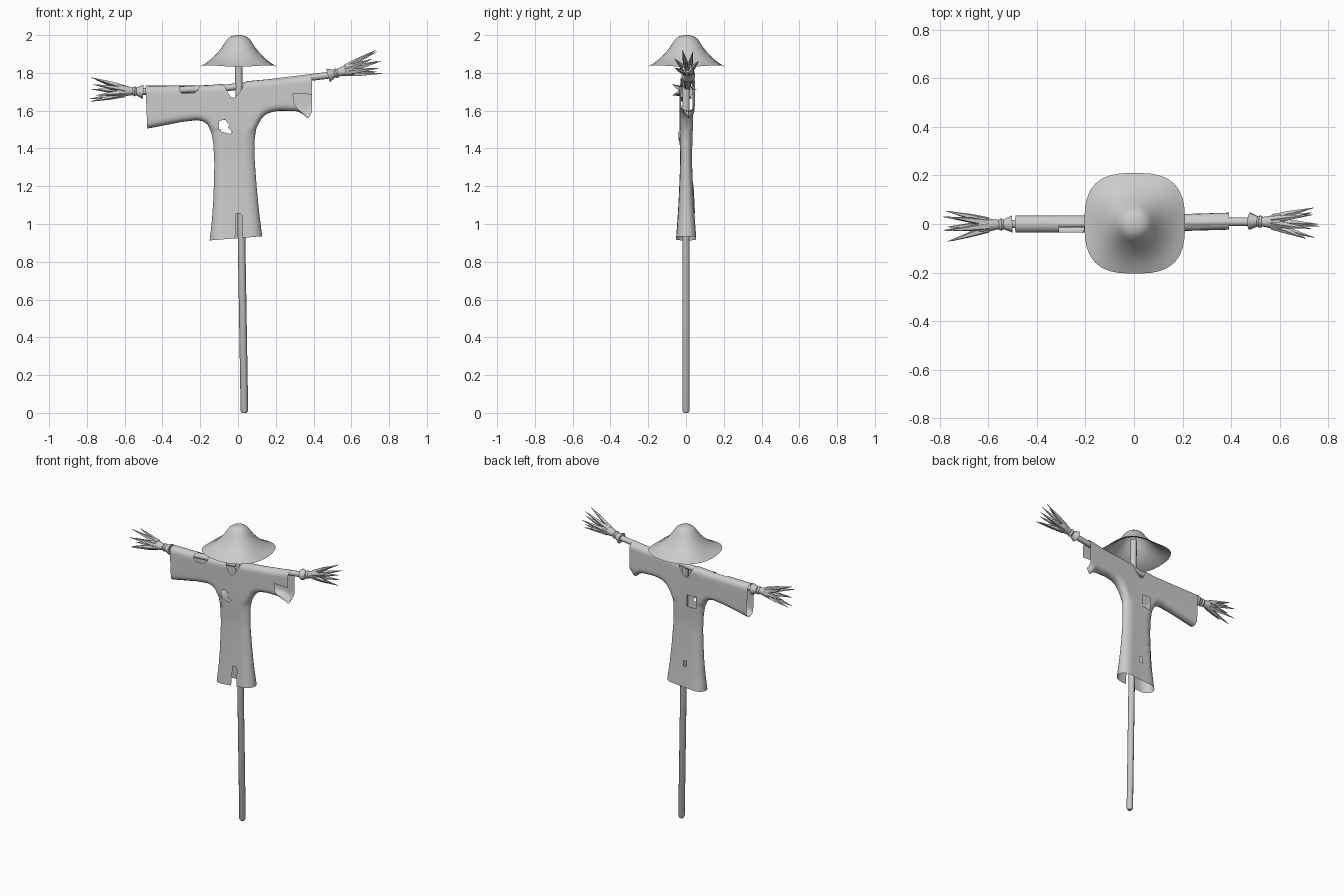
import bpy, bmesh, math
from mathutils import Vector

if "Cube" in bpy.data.objects:
    bpy.data.objects.remove(bpy.data.objects["Cube"])

grey = bpy.data.materials.new("weathered grey")
grey.diffuse_color = (0.6, 0.6, 0.6, 1)
grey.use_nodes = True
grey.node_tree.nodes["Principled BSDF"].inputs["Base Color"].default_value = grey.diffuse_color


def finish(name, bm, angle=50):
    bmesh.ops.recalc_face_normals(bm, faces=bm.faces[:])
    me = bpy.data.meshes.new(name)
    bm.to_mesh(me)
    bm.free()
    ob = bpy.data.objects.new(name, me)
    bpy.context.collection.objects.link(ob)
    me.materials.append(grey)
    bpy.ops.object.select_all(action='DESELECT')
    ob.select_set(True)
    bpy.context.view_layer.objects.active = ob
    bpy.ops.object.shade_smooth_by_angle(angle=math.radians(angle))
    return ob


def tube(bm, rings, sides):
    """Rings of (centre, radius) joined into a closed tube."""
    axis = (rings[-1][0] - rings[0][0]).normalized()
    a = axis.cross(Vector((0, 1, 0))).normalized()
    b = axis.cross(a)
    loops = []
    for c, r in rings:
        loops.append([bm.verts.new(c + r * (a * math.cos(t) + b * math.sin(t)))
                      for t in (2 * math.pi * k / sides for k in range(sides))])
    for p, q in zip(loops, loops[1:]):
        for k in range(sides):
            bm.faces.new((p[k], p[(k + 1) % sides], q[(k + 1) % sides], q[k]))
    bm.faces.new(loops[0])
    bm.faces.new(loops[-1])


# Pole and crossbar
bm = bmesh.new()
foot, top = Vector((0.034, 0, 0)), Vector((0.002, 0, 1.94))
tube(bm, [(foot, 0.013), (foot.lerp(top, 0.006), 0.02), (top, 0.02)], 10)
finish("pole", bm)
bm = bmesh.new()
tube(bm, [(Vector(p), 0.018) for p in
          ((-0.53, 0, 1.70), (-0.05, 0.004, 1.722), (0.50, 0.01, 1.79))], 10)
finish("crossbar", bm)

# Hat: bell profile that spreads into a rounded-square brim
bm = bmesh.new()
profile = [(0.02, 1.999), (0.04, 1.993), (0.058, 1.98), (0.074, 1.957), (0.092, 1.93),
           (0.115, 1.902), (0.145, 1.873), (0.175, 1.85), (0.207, 1.832)]
N = 40
loops = []
for r, z in profile:
    k = (r / 0.207) ** 2
    loop = []
    for i in range(N):
        c, s = math.cos(2 * math.pi * i / N), math.sin(2 * math.pi * i / N)
        square = (abs(c) ** 2.9 + abs(s) ** 2.9) ** (-1 / 2.9)
        f = r * (1 + k * (square - 1))
        loop.append(bm.verts.new((f * c + 0.003, f * s + 0.003,
                                  z + 0.008 * k * k * (2 * c * s) ** 2)))
    loops.append(loop)
tip = bm.verts.new((0.003, 0.003, 2.0))
for i in range(N):
    j = (i + 1) % N
    bm.faces.new((tip, loops[0][i], loops[0][j]))
    for p, q in zip(loops, loops[1:]):
        bm.faces.new((p[i], q[i], q[j], p[j]))
finish("hat", bm)


# Straw hands: flared cuff, tied wrist, palm and pointed straws
def hand(name, start, end, phase):
    bm = bmesh.new()
    start, end = Vector(start), Vector(end)
    axis = (end - start).normalized()
    a = axis.cross(Vector((0, 1, 0))).normalized()
    b = axis.cross(a)
    tube(bm, [(start + axis * s, r) for s, r in
              ((0, 0.037), (0.015, 0.03), (0.035, 0.021), (0.045, 0.027), (0.055, 0.02),
               (0.085, 0.026), (0.115, 0.034), (0.135, 0.036), (0.15, 0.026))], 10)
    for k in range(7):
        t = phase + 2 * math.pi * k / 7
        out = a * math.cos(t) + b * math.sin(t)
        reach = (0.28, 0.25, 0.27)[k % 3]
        tube(bm, [(start + axis * 0.10 + out * 0.018, 0.016),
                  (start + axis * 0.17 + out * 0.038, 0.012),
                  (start + axis * reach + out * 0.066, 0.001)], 5)
    tube(bm, [(start + axis * 0.12, 0.02), (end, 0.001)], 5)
    finish(name, bm, 40)


hand("right_hand", (0.477, 0.012, 1.787), (0.757, 0, 1.862), 0.3)
hand("left_hand", (-0.503, 0, 1.70), (-0.768, -0.012, 1.712), 0.2)

# Shirt outline in x, z
body_l = [(-0.15, 0.913), (-0.138, 1.02), (-0.13, 1.13), (-0.125, 1.315), (-0.13, 1.42),
          (-0.14, 1.48), (-0.16, 1.525)]
body_r = [(0.128, 0.935), (0.112, 1.06), (0.10, 1.18), (0.088, 1.34), (0.088, 1.45),
          (0.098, 1.51), (0.122, 1.553)]
sleeve_l = [(-0.16, 1.525), (-0.18, 1.542), (-0.215, 1.55), (-0.30, 1.54), (-0.48, 1.505)]
sleeve_r = [(0.122, 1.553), (0.14, 1.575), (0.17, 1.591), (0.22, 1.60), (0.315, 1.597),
            (0.345, 1.58), (0.372, 1.555), (0.392, 1.595)]
top_l = [(-0.16, 1.735), (-0.25, 1.733), (-0.49, 1.732)]
top_r = [(0.122, 1.763), (0.25, 1.772), (0.392, 1.792)]
neck = [(-0.16, 1.735), (-0.075, 1.742), (-0.05, 1.69), (-0.03, 1.66), (0.005, 1.69),
        (0.04, 1.755), (0.122, 1.763)]
seams = [(p, q) for line in (body_l, body_r, sleeve_l, sleeve_r, top_l, top_r,
                             neck[:2], neck[-2:]) for p, q in zip(line, line[1:])]


def along(line, t):
    """Point at fraction t of a polyline's length."""
    pts = [Vector(p) for p in line]
    left = t * sum((q - p).length for p, q in zip(pts, pts[1:]))
    for p, q in zip(pts, pts[1:]):
        step = (q - p).length
        if left <= step + 1e-9:
            return p.lerp(q, min(left / step, 1))
        left -= step
    return pts[-1]


def thickness(p):
    """Half depth of the cloth, rounded down to zero at the seams."""
    near = 1.0
    for a, b in seams:
        a, b = Vector(a), Vector(b)
        t = max(0, min(1, (p - a).dot(b - a) / (b - a).length_squared))
        near = min(near, (p - a.lerp(b, t)).length)
    x, z = p
    full = 0.035 + 0.018 * max(0, (1.25 - z) / 0.33) ** 1.5 - 0.004 * math.exp(-((z - 1.35) / 0.1) ** 2)
    radius = 0.03 if z > 1.5 else 0.06
    return full * math.sqrt(max(0, 1 - (1 - min(near / radius, 1)) ** 2))


def centre_y(x):
    return 0.03 * max(0, x)


def ruled(bm, line_a, line_b, n_along, n_across, side, lift=0.0, ease_along=False, ease=True):
    def eased(k, n, on):
        return (1 - math.cos(math.pi * k / n)) / 2 if on else k / n
    grid = []
    for i in range(n_along + 1):
        t = eased(i, n_along, ease_along)
        a, b = along(line_a, t), along(line_b, t)
        row = []
        for j in range(n_across + 1):
            p = a.lerp(b, eased(j, n_across, ease))
            row.append(bm.verts.new((p.x, centre_y(p.x) + side * (thickness(p) + lift), p.y)))
        grid.append(row)
    for r, q in zip(grid, grid[1:]):
        for j in range(n_across):
            bm.faces.new((r[j], r[j + 1], q[j + 1], q[j]))


def tear(bm, poly, side):
    """Cut a convex hole through one side of the cloth."""
    xs, zs = [p[0] for p in poly], [p[1] for p in poly]

    def touched(m):
        out = []
        for f in bm.faces:
            c = f.calc_center_median()
            if (c.y - centre_y(c.x)) * side > 0 and min(xs) - m < c.x < max(xs) + m \
                    and min(zs) - m < c.z < max(zs) + m:
                out.append(f)
        return out
    planes = []
    for (x0, z0), (x1, z1) in zip(poly, poly[1:] + poly[:1]):
        planes.append((Vector((x0, 0, z0)), Vector((z1 - z0, 0, x0 - x1)).normalized()))
    for co, no in planes:
        fs = touched(0.02)
        geom = fs + list({e for f in fs for e in f.edges}) + list({v for f in fs for v in f.verts})
        bmesh.ops.bisect_plane(bm, geom=geom, plane_co=co, plane_no=no, dist=1e-5)
    gone = [f for f in touched(0.02)
            if all((f.calc_center_median() - co).dot(no) < 0 for co, no in planes)]
    bmesh.ops.delete(bm, geom=gone, context='FACES')


bm = bmesh.new()
for side in (-1, 1):
    ruled(bm, body_l, body_r, 36, 24, side)
    ruled(bm, [body_l[-1], body_r[-1]], neck, 24, 14, side, ease_along=True)
    ruled(bm, sleeve_l, top_l, 20, 14, side)
    ruled(bm, sleeve_r, top_r, 18, 14, side)
bmesh.ops.remove_doubles(bm, verts=bm.verts[:], dist=0.0004)
# Tears, corners listed anticlockwise in x, z
tear(bm, [(-0.018, 0.85), (0.025, 0.85), (0.022, 1.045), (0.012, 1.056), (-0.01, 1.056)], -1)
tear(bm, [(0.29, 1.69), (0.30, 1.63), (0.37, 1.553), (0.42, 1.54), (0.42, 1.685)], -1)
tear(bm, [(-0.31, 1.71), (-0.295, 1.688), (-0.24, 1.688), (-0.21, 1.71), (-0.2, 1.76), (-0.31, 1.76)], -1)
tear(bm, [(-0.10, 1.50), (-0.06, 1.50), (-0.045, 1.525), (-0.07, 1.553), (-0.10, 1.545)], -1)
tear(bm, [(-0.09, 1.49), (-0.04, 1.475), (-0.03, 1.49), (-0.06, 1.515), (-0.085, 1.515)], -1)
tear(bm, [(-0.10, 1.47), (-0.03, 1.47), (-0.03, 1.555), (-0.10, 1.555)], 1)
tear(bm, [(-0.035, 1.06), (-0.01, 1.06), (-0.01, 1.10), (-0.03, 1.10)], 1)
finish("shirt", bm, 60)

# Sewn patches and the loose flap
patches = [("chest_patch", -1, [(-0.04, 1.37), (-0.085, 1.41), (-0.10, 1.44), (-0.10, 1.49)],
            [(-0.03, 1.37), (0.005, 1.40), (0.01, 1.44), (-0.01, 1.47)]),
           ("upper_back_patch", 1, [(-0.10, 1.55), (-0.105, 1.62)], [(0.0, 1.55), (0.0, 1.62)]),
           ("upper_back_patch_side", 1, [(-0.035, 1.48), (-0.035, 1.56)], [(0.0, 1.48), (0.0, 1.56)]),
           ("lower_back_patch", 1, [(-0.10, 1.10), (-0.105, 1.21)], [(0.0, 1.10), (-0.01, 1.21)]),
           ("lower_back_patch_end", 1, [(-0.09, 1.04), (-0.10, 1.10)], [(-0.035, 1.04), (-0.035, 1.10)]),
           ("sleeve_flap", -1, [(-0.28, 1.663), (-0.31, 1.69)], [(-0.25, 1.663), (-0.21, 1.69)])]
for name, side, edge_l, edge_r in patches:
    bm = bmesh.new()
    ruled(bm, edge_l, edge_r, 8, 8, side, lift=0.005, ease=False)
    finish(name, bm)
